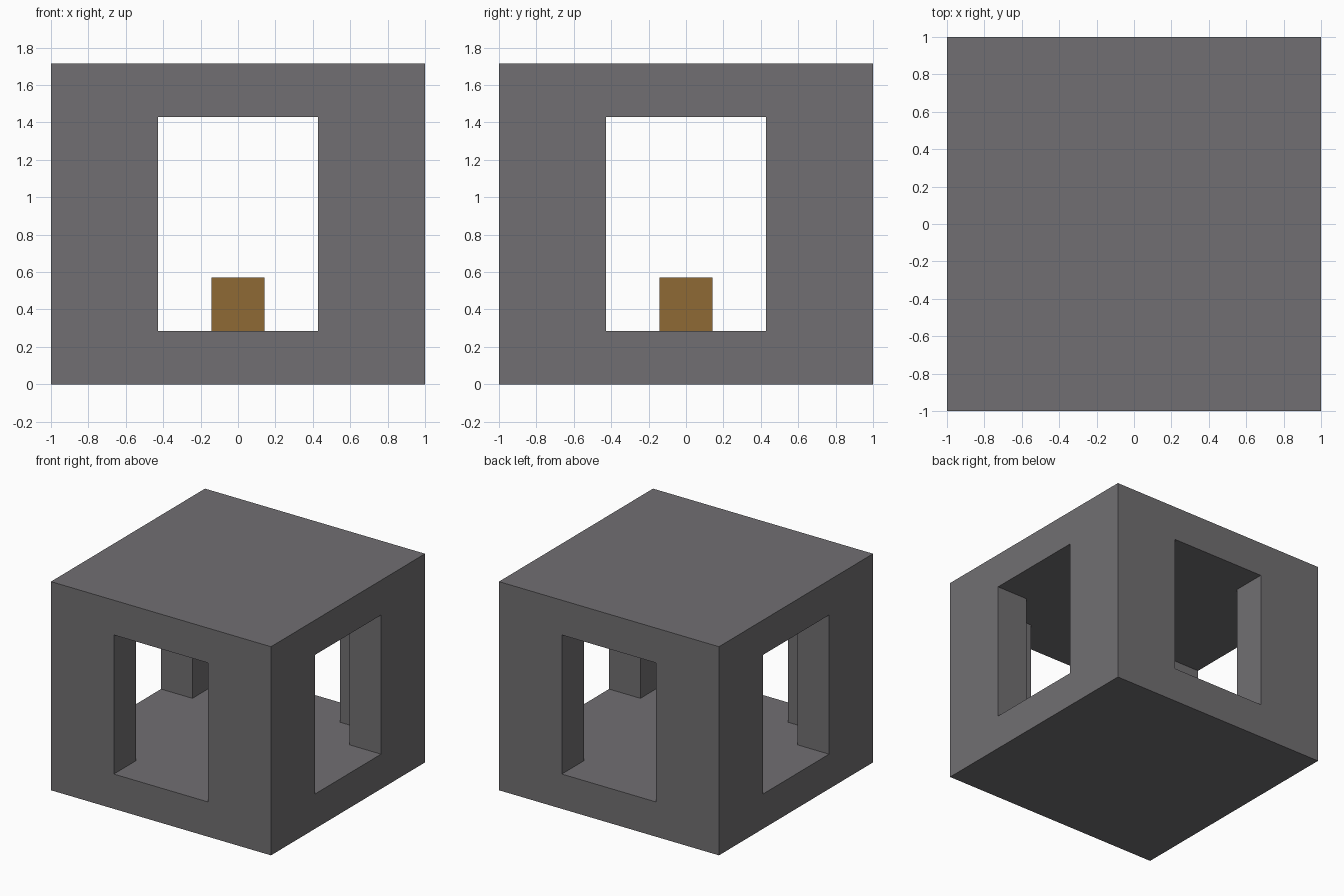
import bpy
import bmesh
from math import pi
from mathutils import Matrix, Vector

U = 1 / 7                # building module
WALL = 2 * U             # thickness of walls, floor and roof
HEIGHT = 12 * U
DOOR = 3 * U             # half width of each opening
ROOM = 1 - WALL          # half width of the room

cube = bpy.data.objects.get("Cube")
if cube:
    bpy.data.objects.remove(cube, do_unlink=True)


def material(name, color):
    mat = bpy.data.materials.new(name)
    mat.use_nodes = True
    mat.diffuse_color = color
    mat.node_tree.nodes["Principled BSDF"].inputs["Base Color"].default_value = color
    return mat


def prism(name, outline, bottom, top, mat):
    """Extrude a closed outline straight up."""
    bm = bmesh.new()
    face = bm.faces.new([bm.verts.new((p.x, p.y, bottom)) for p in outline])
    side = bmesh.ops.extrude_face_region(bm, geom=[face])
    raised = [g for g in side["geom"] if isinstance(g, bmesh.types.BMVert)]
    bmesh.ops.translate(bm, verts=raised, vec=(0, 0, top - bottom))
    bmesh.ops.recalc_face_normals(bm, faces=bm.faces)
    mesh = bpy.data.meshes.new(name)
    bm.to_mesh(mesh)
    bm.free()
    mesh.materials.append(mat)
    obj = bpy.data.objects.new(name, mesh)
    bpy.context.collection.objects.link(obj)
    return obj


def four_fold(points):
    """Repeat a quarter outline around the vertical axis."""
    return [Matrix.Rotation(k * pi / 2, 2) @ Vector(p) for k in range(4) for p in points]


stone = material("grey stone", (0.165, 0.159, 0.168, 1))
gold = material("dark gold", (0.275, 0.144, 0.036, 1))

# Solid outer block
shell = prism("stone_shell", four_fold([(1, 1)]), 0, HEIGHT, stone)

# Room with a doorway on each side, cut out as one cross-shaped prism
quarter = [(1.2, -DOOR), (1.2, DOOR), (ROOM, DOOR), (ROOM, ROOM), (DOOR, ROOM)]
cutter = prism("room_cutter", four_fold(quarter), WALL, HEIGHT - WALL, stone)
cutter.hide_render = True
cut = shell.modifiers.new("room", "BOOLEAN")
cut.operation = "DIFFERENCE"
cut.solver = "EXACT"
cut.object = cutter
bpy.context.view_layer.objects.active = shell
bpy.ops.object.modifier_apply(modifier=cut.name)
bpy.data.objects.remove(cutter, do_unlink=True)

# Small block standing in the middle of the floor
prism("centre_block", four_fold([(U, U)]), WALL, 2 * WALL, gold)
